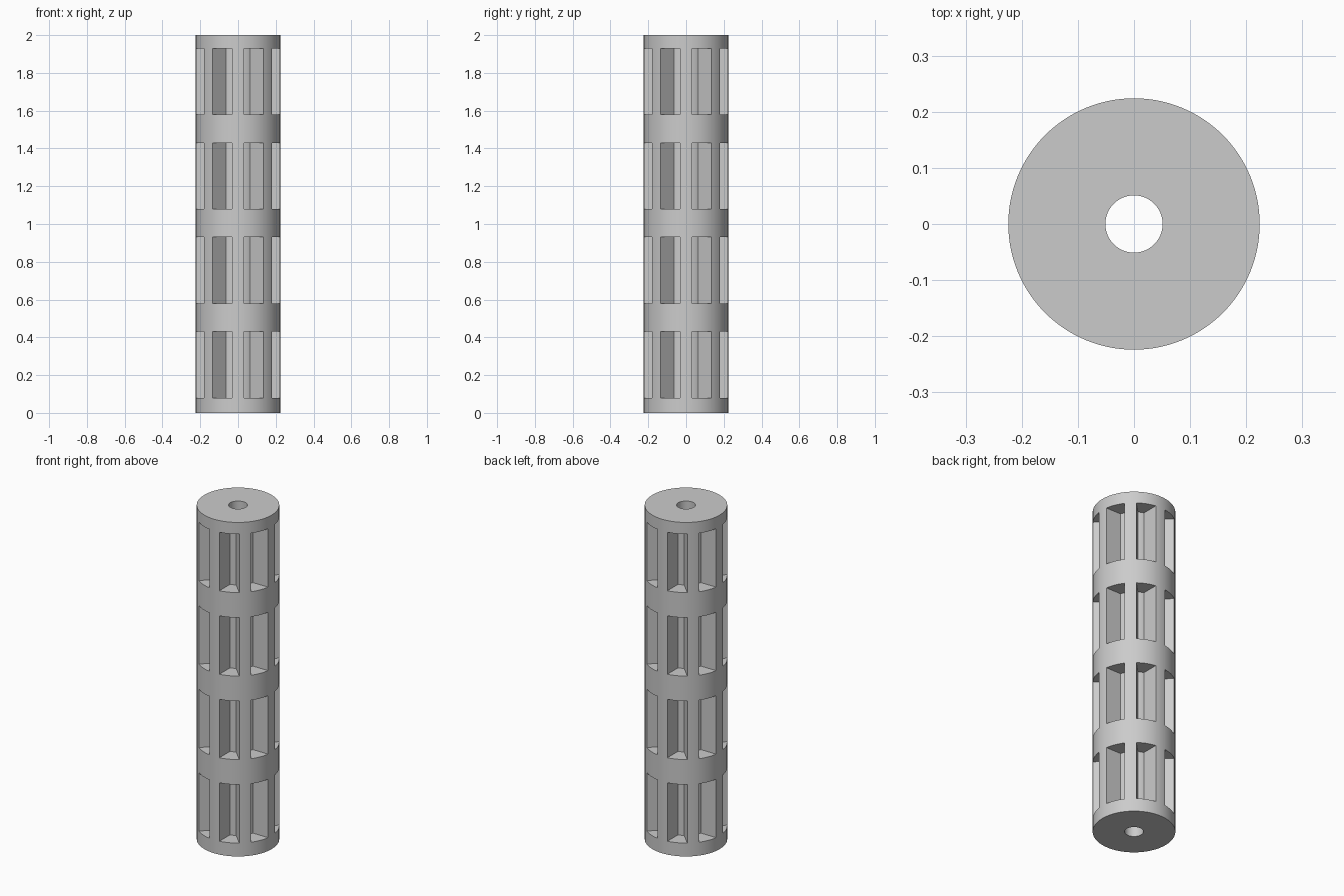
import bpy, bmesh, math
from mathutils import Matrix, Vector

if "Cube" in bpy.data.objects:
    bpy.data.objects.remove(bpy.data.objects["Cube"], do_unlink=True)

HEIGHT, RADIUS, BORE, CORE = 2.0, 0.224, 0.051, 0.126
RIB_HALF = 0.032
RIBS, TIERS = 8, 4
FIRST, PITCH, WINDOW = 0.08, 0.5, 0.35


def add_cylinder(bm, radius, z0, z1, segments):
    bmesh.ops.create_cone(bm, cap_ends=True, segments=segments,
                          radius1=radius, radius2=radius, depth=z1 - z0,
                          matrix=Matrix.Translation((0, 0, (z0 + z1) / 2)))


def make_object(name, bm):
    bmesh.ops.recalc_face_normals(bm, faces=bm.faces)
    mesh = bpy.data.meshes.new(name)
    bm.to_mesh(mesh)
    bm.free()
    obj = bpy.data.objects.new(name, mesh)
    bpy.context.collection.objects.link(obj)
    return obj


def window_section():
    """Pocket outline between two parallel-sided ribs, outside the core."""
    step = math.tau / RIBS
    inner = math.asin(RIB_HALF / CORE)
    far = RADIUS * 1.15
    outer = math.asin(RIB_HALF / far)
    arc = [inner + (step - 2 * inner) * i / 6 for i in range(7)]
    points = [(CORE * math.cos(a), CORE * math.sin(a)) for a in arc]
    # The outside edge lies beyond the drum wall
    for a, r in ((step - outer, far), (step / 2, far * 1.1), (outer, far)):
        points.append((r * math.cos(a), r * math.sin(a)))
    return points


def add_prism(bm, section, angle, z0, z1):
    turn = Matrix.Rotation(angle, 3, "Z")
    low = [bm.verts.new(turn @ Vector((x, y, z0))) for x, y in section]
    high = [bm.verts.new(turn @ Vector((x, y, z1))) for x, y in section]
    bm.faces.new(low[::-1])
    bm.faces.new(high)
    for i in range(len(low)):
        j = (i + 1) % len(low)
        bm.faces.new((low[i], low[j], high[j], high[i]))


# Solid drum
bm = bmesh.new()
add_cylinder(bm, RADIUS, 0, HEIGHT, 128)
drum = make_object("slotted_drum", bm)

# Cutter: central bore and four tiers of pockets
bm = bmesh.new()
add_cylinder(bm, BORE, -0.1, HEIGHT + 0.1, 64)
section = window_section()
for tier in range(TIERS):
    z0 = FIRST + tier * PITCH
    for k in range(RIBS):
        add_prism(bm, section, math.tau * k / RIBS, z0, z0 + WINDOW)
cutter = make_object("pocket_cutter", bm)
cutter.hide_render = True

cut = drum.modifiers.new("pockets", "BOOLEAN")
cut.operation = "DIFFERENCE"
cut.solver = "EXACT"
cut.object = cutter

bpy.ops.object.select_all(action="DESELECT")
drum.select_set(True)
bpy.context.view_layer.objects.active = drum
bpy.ops.object.modifier_apply(modifier=cut.name)
bpy.data.objects.remove(cutter, do_unlink=True)

# Light grey finish
grey = bpy.data.materials.new("light_grey")
grey.use_nodes = True
colour = (0.6, 0.6, 0.6, 1)
grey.diffuse_color = colour
grey.node_tree.nodes["Principled BSDF"].inputs["Base Color"].default_value = colour
drum.data.materials.clear()
drum.data.materials.append(grey)

bpy.ops.object.shade_smooth_by_angle(angle=math.radians(25))
